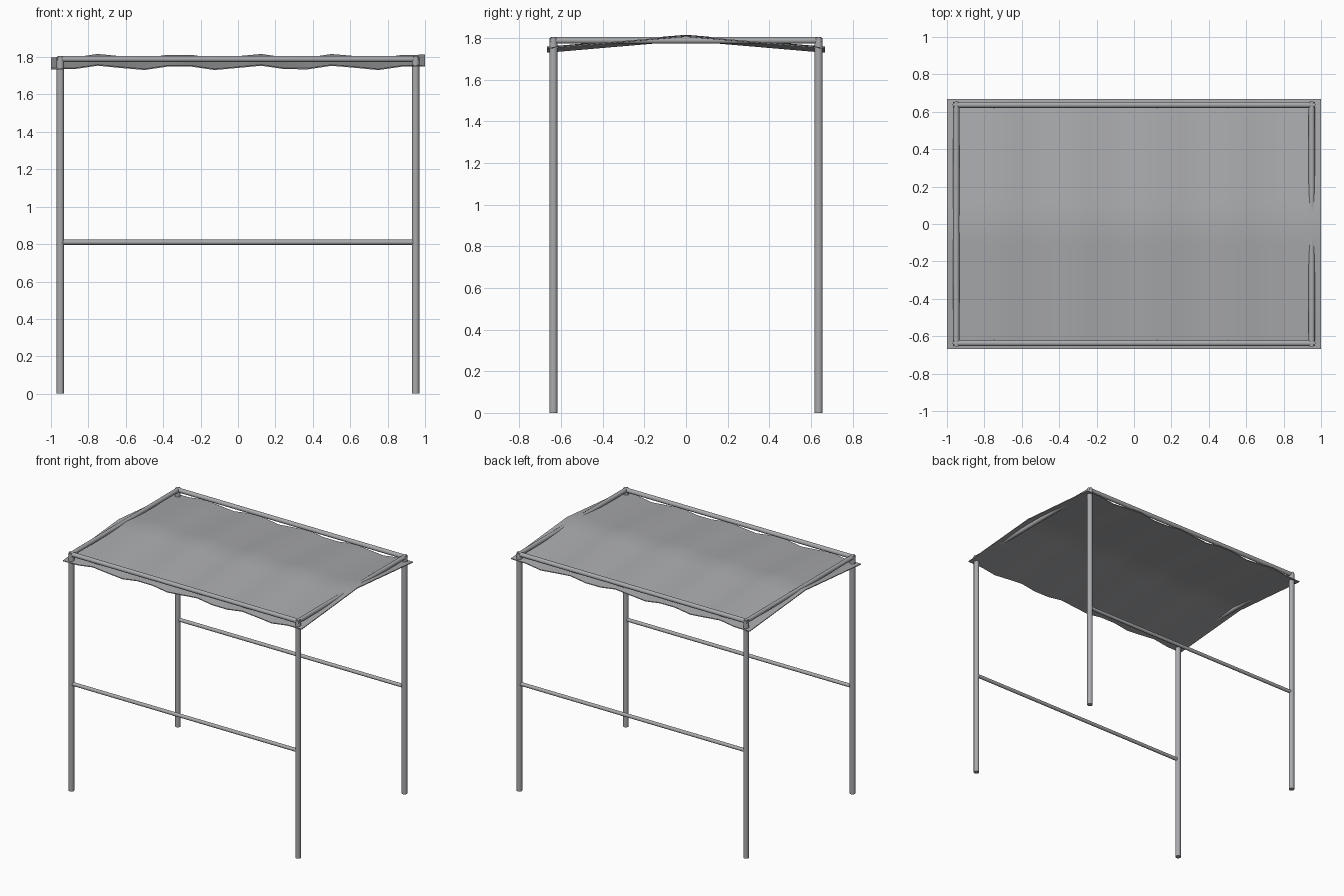
import bpy, bmesh, math
from mathutils import Vector

if "Cube" in bpy.data.objects:
    bpy.data.objects.remove(bpy.data.objects["Cube"])

LX, LY = 0.95, 0.637      # post centre offsets
RAIL_Z, MID_Z = 1.79, 0.81

# Dark grey painted steel and cloth
grey = bpy.data.materials.new("dark_grey")
grey.diffuse_color = (0.40, 0.405, 0.42, 1)
grey.use_nodes = True
grey.node_tree.nodes["Principled BSDF"].inputs["Base Color"].default_value = grey.diffuse_color


def finish(obj, name, angle=40):
    obj.name = name
    obj.data.materials.append(grey)
    bpy.context.view_layer.objects.active = obj
    obj.select_set(True)
    bpy.ops.object.shade_smooth_by_angle(angle=math.radians(angle))
    obj.select_set(False)


def tube(name, a, b, r):
    a, b = Vector(a), Vector(b)
    d = b - a
    bpy.ops.mesh.primitive_cylinder_add(
        vertices=16, radius=r, depth=d.length, location=(a + b) / 2,
        rotation=d.to_track_quat('Z', 'Y').to_euler())
    finish(bpy.context.object, name)


# Four upright posts
for sx, side in ((-1, "left"), (1, "right")):
    for sy, end in ((-1, "front"), (1, "back")):
        tube(f"{end}_{side}_post", (sx * LX, sy * LY, 0),
             (sx * LX, sy * LY, 1.8), 0.02)

# Long top rails and mid braces, front and back
for sy, end in ((-1, "front"), (1, "back")):
    y = sy * LY
    tube(f"{end}_top_rail", (-LX - 0.015, y, RAIL_Z), (LX + 0.015, y, RAIL_Z), 0.0165)
    tube(f"{end}_mid_brace", (-LX, y, MID_Z), (LX, y, MID_Z), 0.0135)

# Short top rails, left and right
for sx, side in ((-1, "left"), (1, "right")):
    tube(f"{side}_top_rail", (sx * LX, -LY - 0.015, RAIL_Z),
         (sx * LX, LY + 0.015, RAIL_Z), 0.0165)

# Rippled cloth canopy with a low central ridge
bm = bmesh.new()
bmesh.ops.create_grid(bm, x_segments=16, y_segments=12, size=1)
for v in bm.verts:
    v.co.z = 1.805 - 0.057 * abs(v.co.y) + 0.012 * math.sin(15 * v.co.x)
    v.co.y *= 0.667

# Give the cloth a thin underside and hem
top = bm.faces[:]
under = bmesh.ops.duplicate(bm, geom=bm.verts[:] + bm.edges[:] + top)["geom"]
for v in (g for g in under if isinstance(g, bmesh.types.BMVert)):
    v.co.z -= 0.006
bmesh.ops.reverse_faces(bm, faces=[g for g in under if isinstance(g, bmesh.types.BMFace)])
bmesh.ops.bridge_loops(bm, edges=[e for e in bm.edges if e.is_boundary])
bmesh.ops.recalc_face_normals(bm, faces=bm.faces[:])
mesh = bpy.data.meshes.new("canopy")
bm.to_mesh(mesh)
bm.free()
canopy = bpy.data.objects.new("canopy", mesh)
bpy.context.collection.objects.link(canopy)
finish(canopy, "canopy")
